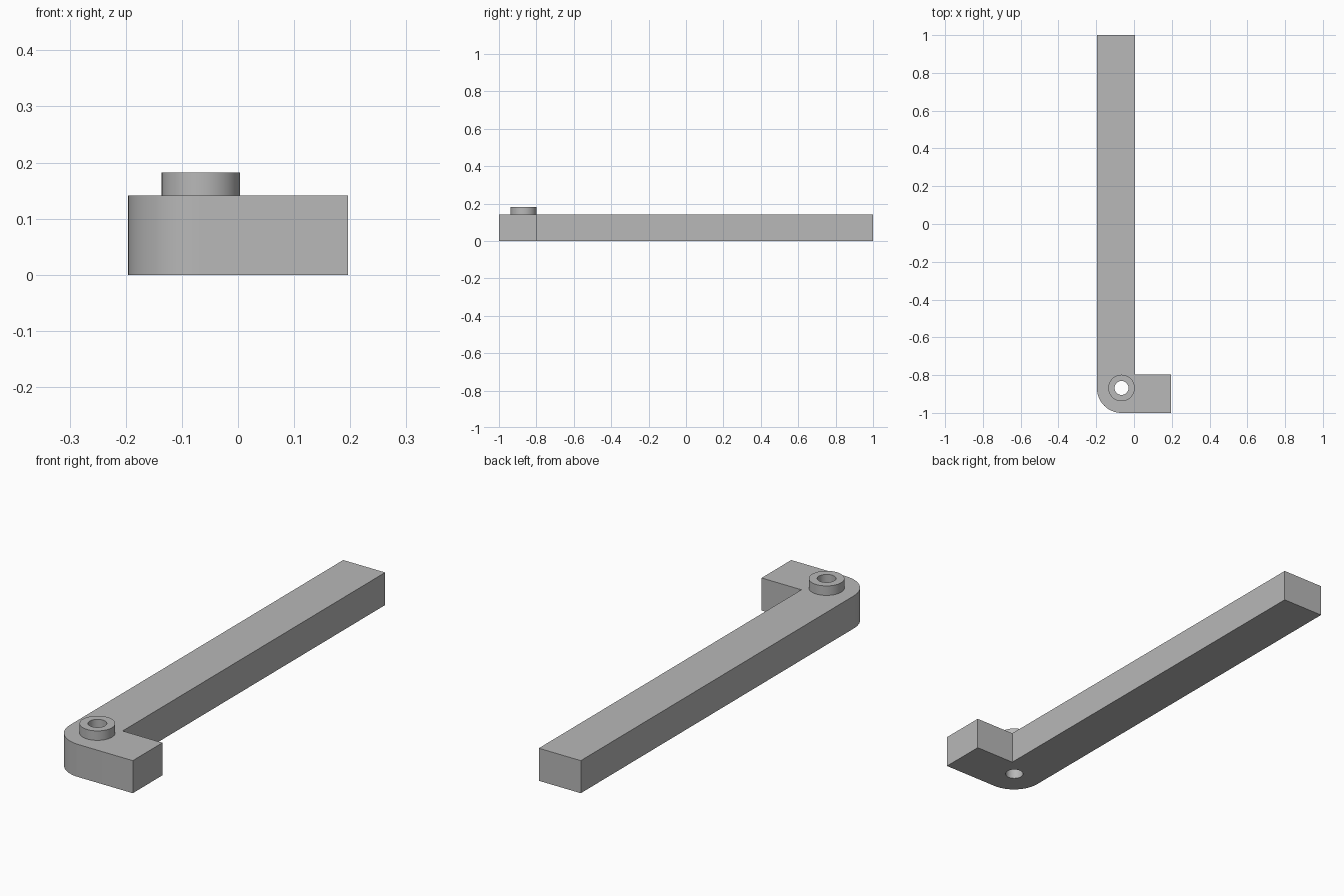
import bpy, bmesh, math
from mathutils import Vector

cube = bpy.data.objects.get("Cube")
if cube:
    bpy.data.objects.remove(cube, do_unlink=True)

LEFT, RIGHT, INNER_X = -0.196, 0.196, 0.005
FRONT, BACK, INNER_Y = -1.0, 1.0, -0.797
HEIGHT, COLLAR_TOP = 0.141, 0.182
PIVOT = Vector((-0.066, -0.868, 0))
BORE, COLLAR = 0.037, 0.07
FILLET = PIVOT.x - LEFT
SEGMENTS = 64

grey = bpy.data.materials.new("plain grey")
grey.use_nodes = True
grey.diffuse_color = (0.48, 0.48, 0.48, 1)
grey.node_tree.nodes["Principled BSDF"].inputs["Base Color"].default_value = grey.diffuse_color


def make_object(name, bm):
    bmesh.ops.recalc_face_normals(bm, faces=bm.faces)
    mesh = bpy.data.meshes.new(name)
    bm.to_mesh(mesh)
    bm.free()
    mesh.materials.append(grey)
    obj = bpy.data.objects.new(name, mesh)
    bpy.context.collection.objects.link(obj)
    return obj


def select(obj):
    bpy.ops.object.select_all(action='DESELECT')
    obj.select_set(True)
    bpy.context.view_layer.objects.active = obj


def prism(name, outline, bottom, top):
    bm = bmesh.new()
    face = bm.faces.new([bm.verts.new((x, y, bottom)) for x, y in outline])
    result = bmesh.ops.extrude_face_region(bm, geom=[face])
    verts = [v for v in result["geom"] if isinstance(v, bmesh.types.BMVert)]
    bmesh.ops.translate(bm, verts=verts, vec=(0, 0, top - bottom))
    return make_object(name, bm)


def arc(cx, cy, radius, start, end, steps):
    angles = [start + (end - start) * i / steps for i in range(steps + 1)]
    return [(cx + radius * math.cos(a), cy + radius * math.sin(a)) for a in angles]


# L-shaped lever body with one rounded outer corner
outline = arc(LEFT + FILLET, FRONT + FILLET, FILLET, math.pi, 1.5 * math.pi, 16)
outline += [(RIGHT, FRONT), (RIGHT, INNER_Y), (INNER_X, INNER_Y),
            (INNER_X, BACK), (LEFT, BACK)]
body = prism("lever_body", outline, 0, HEIGHT)

# Pivot bore cut through the body
circle = arc(PIVOT.x, PIVOT.y, BORE, 0, math.tau, SEGMENTS)[:-1]
cutter = prism("bore_cutter", circle, -0.1, HEIGHT + 0.1)
cutter.hide_render = True
cut = body.modifiers.new("pivot_bore", 'BOOLEAN')
cut.operation, cut.solver, cut.object = 'DIFFERENCE', 'EXACT', cutter
select(body)
bpy.ops.object.modifier_apply(modifier=cut.name)
bpy.data.objects.remove(cutter, do_unlink=True)

# Raised collar around the bore, open underneath
bm = bmesh.new()
profile = [(BORE, HEIGHT), (BORE, COLLAR_TOP), (COLLAR, COLLAR_TOP), (COLLAR, HEIGHT)]
verts = [bm.verts.new((PIVOT.x + r, PIVOT.y, z)) for r, z in profile]
edges = [bm.edges.new(pair) for pair in zip(verts, verts[1:])]
bmesh.ops.spin(bm, geom=verts + edges, cent=PIVOT, axis=(0, 0, 1),
               angle=math.tau, steps=SEGMENTS, use_duplicate=False)
bmesh.ops.remove_doubles(bm, verts=bm.verts, dist=0.0001)
# Orient the open ring outward from its top face
collar = make_object("pivot_collar", bm)
if any(p.normal.z < -0.5 for p in collar.data.polygons):
    collar.data.flip_normals()

for obj in (body, collar):
    select(obj)
    bpy.ops.object.shade_smooth_by_angle(angle=math.radians(30))
